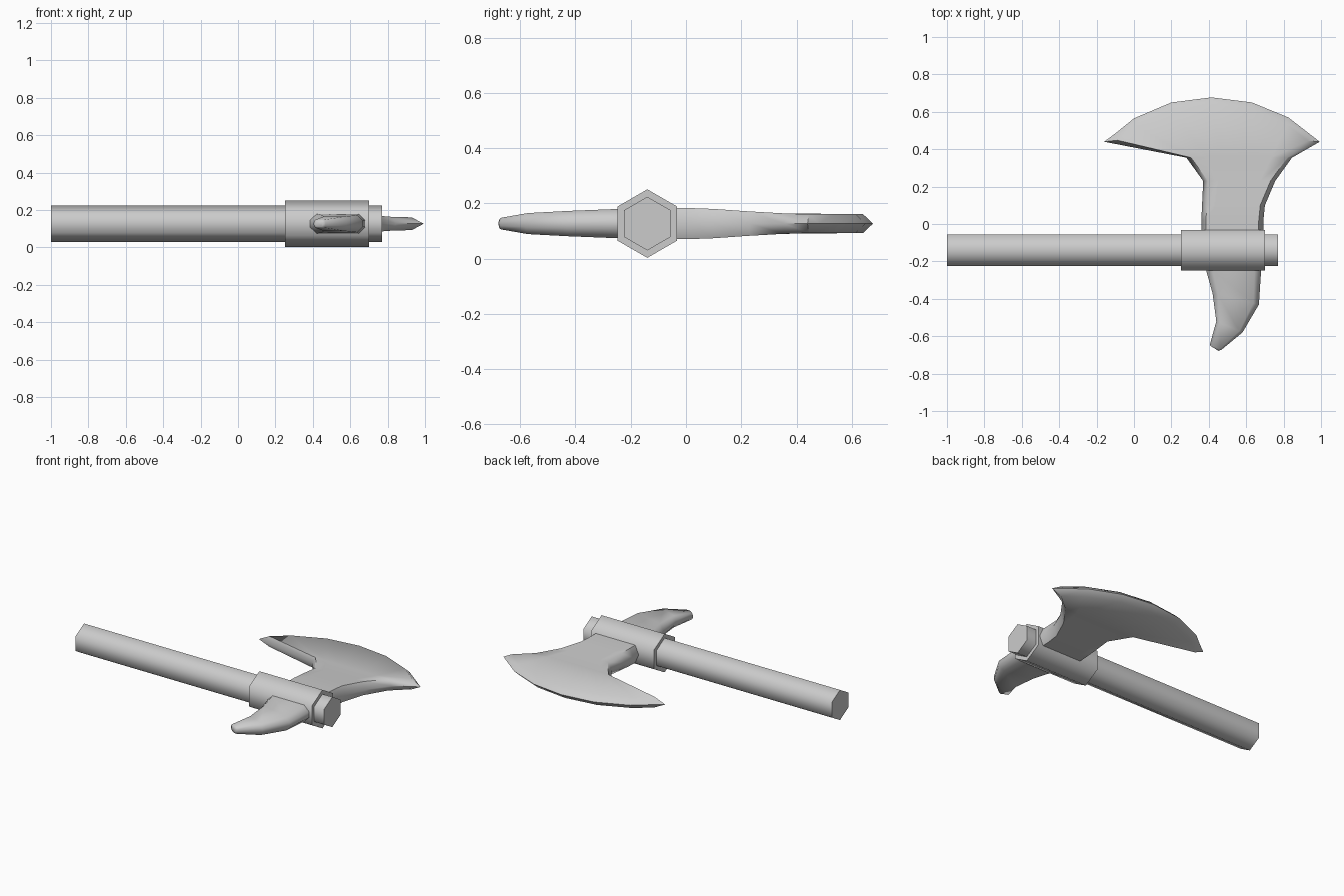
import bpy, bmesh, math

if "Cube" in bpy.data.objects:
    bpy.data.objects.remove(bpy.data.objects["Cube"])

Z = 0.127      # middle height of the whole axe
AXIS_Y = -0.14  # handle axis


def loft(name, rings):
    """Skin equal-length point rings, cap the ends, smooth below 65 degrees."""
    bm = bmesh.new()
    rows = [[bm.verts.new(p) for p in ring] for ring in rings]
    n = len(rows[0])
    for a, b in zip(rows, rows[1:]):
        for i in range(n):
            j = (i + 1) % n
            bm.faces.new((a[i], a[j], b[j], b[i]))
    bm.faces.new(rows[0])
    if len({tuple(round(c, 4) for c in v.co) for v in rows[-1]}) == n:
        bm.faces.new(rows[-1])
    bmesh.ops.remove_doubles(bm, verts=bm.verts, dist=0.0005)
    bmesh.ops.recalc_face_normals(bm, faces=bm.faces)
    me = bpy.data.meshes.new(name)
    bm.to_mesh(me)
    bm.free()
    ob = bpy.data.objects.new(name, me)
    bpy.context.collection.objects.link(ob)
    bpy.ops.object.select_all(action='DESELECT')
    ob.select_set(True)
    bpy.context.view_layer.objects.active = ob
    bpy.ops.object.shade_smooth_by_angle(angle=math.radians(65))
    return ob


def hex_bar(name, x0, x1, r):
    angles = [math.radians(90 + 60 * i) for i in range(6)]
    return loft(name, [[(x, AXIS_Y + r * math.cos(a), Z + r * math.sin(a))
                        for a in angles] for x in (x0, x1)])


def ring(left, right, top, h):
    """Lens section: ridge points at mid height, mirrored top and bottom rows."""
    return ([(*left, Z)] + [(x, y, Z + h) for x, y in top]
            + [(*right, Z)] + [(x, y, Z - h) for x, y in reversed(top)])


def straight(left, right, h, count, inset):
    """Section whose flat runs straight between two outline points."""
    top = []
    w = math.dist(left, right)
    for i in range(count):
        t = inset / w + (1 - 2 * inset / w) * i / (count - 1)
        top.append(tuple(a + (b - a) * t for a, b in zip(left, right)))
    return ring(left, right, top, h)


# Handle and collar
hex_bar("handle", -1.0, 0.77, 0.097)
hex_bar("collar", 0.25, 0.70, 0.124)

# Blade: neck sections flaring into a sharpened arc
tip_l, tip_r = (-0.16, 0.44), (0.993, 0.44)
arc = [(-0.10, 0.484), (0.0, 0.565), (0.2, 0.65), (0.415, 0.677),
       (0.63, 0.65), (0.825, 0.57), (0.94, 0.481)]
bevel = [(0.415 + (x - 0.415) * 0.98, y - 0.036) for x, y in arc]
neck = [(-0.10, 0.36, 0.69, -0.10, 0.057), (0.02, 0.36, 0.692, 0.02, 0.056),
        (0.10, 0.364, 0.70, 0.10, 0.053), (0.23, 0.37, 0.755, 0.23, 0.044),
        (0.355, 0.28, 0.845, 0.355, 0.037)]
rings = [straight((xl, yl), (xr, yr), h, 7, 0.025) for yl, xl, xr, yr, h in neck]
rings.append(ring(tip_l, tip_r, bevel, 0.034))
rings.append(ring(tip_l, tip_r, arc, 0.0))
loft("blade", rings)


# Back spike: curved horn with a blunt end
def horn_ring(left, right, h):
    w = math.dist(left, right)
    inset = 0.12
    pts = []
    for s in (1, -1):
        row = [(left, s * 0.35)]
        row += [(tuple(a + (b - a) * t for a, b in zip(left, right)), s)
                for t in (inset, 1 - inset)]
        row += [(right, s * 0.35)]
        pts += row if s == 1 else row[::-1]
    return [(*p, Z + k * h) for p, k in pts]


horn = [((0.37, -0.18), (0.685, -0.18), 0.056),
        ((0.385, -0.245), (0.68, -0.245), 0.053),
        ((0.42, -0.37), (0.668, -0.43), 0.046),
        ((0.44, -0.52), (0.58, -0.58), 0.038),
        ((0.405, -0.648), (0.468, -0.672), 0.021)]
rings = [horn_ring(*h) for h in horn]
rings.append([(0.428 + (x - 0.43) * 0.6, y - 0.006, Z + (z - Z) * 0.8)
              for x, y, z in rings[-1]])
loft("back_spike", rings)
